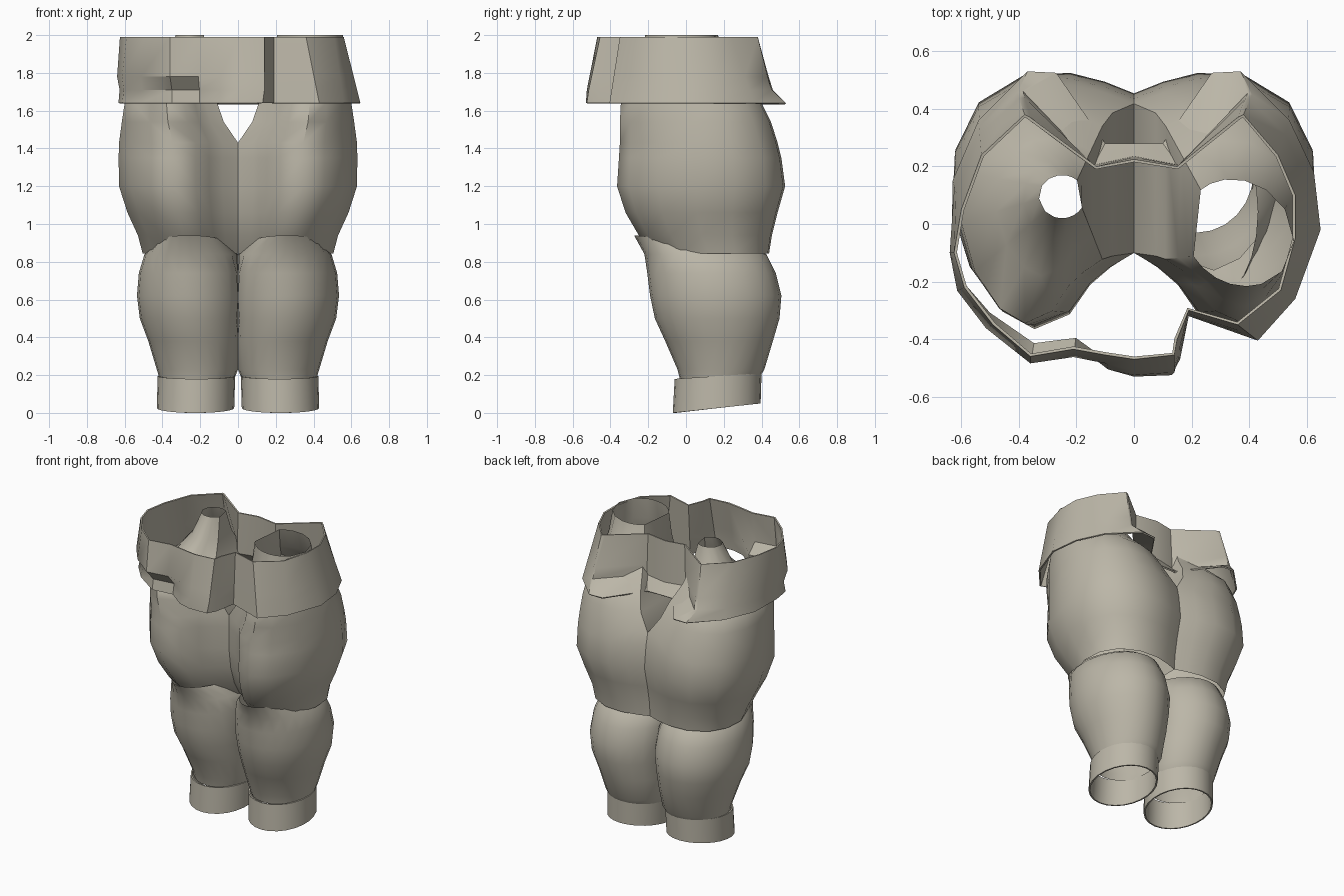
import bpy, bmesh, math

cube = bpy.data.objects.get("Cube")
if cube:
    bpy.data.objects.remove(cube)

fabric = bpy.data.materials.new("warm_grey")
fabric.use_nodes = True
color = (0.5, 0.47, 0.39, 1)
fabric.diffuse_color = color
bsdf = fabric.node_tree.nodes["Principled BSDF"]
bsdf.inputs["Base Color"].default_value = color
bsdf.inputs["Roughness"].default_value = 0.8


def loft(name, rings, side=1, angle=50, thickness=0):
    """Join equal-length closed rings into an open tube; side=-1 mirrors it."""
    bm = bmesh.new()
    loops = [[bm.verts.new((x * side, y, z)) for x, y, z in ring] for ring in rings]
    for low, high in zip(loops, loops[1:]):
        for i in range(len(low)):
            j = (i + 1) % len(low)
            bm.faces.new((low[i], low[j], high[j], high[i]))
    if side < 0:
        bmesh.ops.reverse_faces(bm, faces=bm.faces[:])
    mesh = bpy.data.meshes.new(name)
    bm.to_mesh(mesh)
    bm.free()
    mesh.materials.append(fabric)
    obj = bpy.data.objects.new(name, mesh)
    bpy.context.collection.objects.link(obj)
    bpy.ops.object.select_all(action="DESELECT")
    obj.select_set(True)
    bpy.context.view_layer.objects.active = obj
    if thickness:
        shell = obj.modifiers.new("shell", "SOLIDIFY")
        shell.thickness = thickness
        shell.offset = -1
        bpy.ops.object.modifier_apply(modifier=shell.name)
    bpy.ops.object.shade_smooth_by_angle(angle=math.radians(angle))


def oval(x0, x1, y0, y1, z_front, z_back, count=24):
    """Oval ring between limits, flattened at the centre seam, tilted in z."""
    ring = []
    for i in range(count):
        a = math.tau * i / count
        u = (1 + math.sin(a)) / 2
        x = (x0 + x1) / 2 + (x1 - x0) / 2 * math.cos(a)
        ring.append((max(x, 0), y0 + (y1 - y0) * u, z_front + (z_back - z_front) * u))
    return ring


# Thigh cross-section, from the seam at the front round to the seam at the back
SECTION = [(0, -.10), (.08, -.15), (.15, -.21), (.22, -.31), (.34, -.36),
           (.45, -.30), (.56, -.15), (.62, .05), (.61, .25), (.53, .41),
           (.38, .50), (.22, .51), (.10, .48), (0, .44)]


def thigh_ring(x0, x1, y0, y1, z):
    return [(x0 + (x1 - x0) * x / .62, y0 + (y1 - y0) * (y + .36) / .87, z)
            for x, y in SECTION]


def hole_ring(cx, cy, rx, ry, tilt):
    ring = []
    for x, y in SECTION:
        a = math.atan2(y - .08, x - .31) - tilt
        u, v = rx * math.cos(a), ry * math.sin(a)
        ring.append((cx + u * math.cos(tilt) - v * math.sin(tilt),
                     cy + u * math.sin(tilt) + v * math.cos(tilt), 2))
    return ring


def blend(a, b, t, z):
    return [(p[0] + (q[0] - p[0]) * t, p[1] + (q[1] - p[1]) * t, z) for p, q in zip(a, b)]


holes = {"left": (1, hole_ring(.365, -.03, .2, .175, -.7)),
         "right": (-1, hole_ring(.25, .095, .08, .075, 0))}

for label, (side, hole) in holes.items():
    # Ankle cuff: short open tube with a slanted hem
    loft(label + "_cuff", [oval(.02, .43, -.07, .395, 0, .05),
                           oval(.015, .425, -.06, .40, .18, .21)], side, 40, .01)

    # Lower leg, its front edge flaring over the knee
    loft(label + "_lower_leg", [
        oval(.02, .415, -.03, .39, .17, .19),
        oval(0, .43, -.045, .415, .23, .23),
        oval(-.02, .475, -.11, .46, .38, .38),
        oval(-.03, .52, -.165, .495, .50, .50),
        oval(-.04, .535, -.19, .505, .62, .62),
        oval(-.03, .525, -.205, .475, .74, .74),
        oval(0, .495, -.22, .425, .84, .84),
        oval(.09, .43, -.275, .36, .94, .88)], side)

    # Thigh, rising in a funnel to the open hip
    waist = thigh_ring(.11, .60, -.345, .40, 1.64)
    loft(label + "_thigh", [
        thigh_ring(0, .505, -.16, .44, .845),
        thigh_ring(0, .53, -.25, .455, .94),
        thigh_ring(0, .585, -.32, .485, 1.06),
        thigh_ring(0, .63, -.365, .525, 1.2),
        thigh_ring(0, .632, -.355, .505, 1.35),
        thigh_ring(0, .63, -.35, .485, 1.43),
        thigh_ring(.075, .615, -.35, .45, 1.54),
        waist,
        blend(waist, hole, .45, 1.74),
        blend(waist, hole, .8, 1.86),
        hole], side)

# Waistband: top x, y, bottom x, y, and where the wall bends, crease x, y
BAND = [(0, -.47, 0, -.53, 0, -.525), (.14, -.455, .13, -.525, .14, -.515),
        (.15, -.40, .16, -.47), (.19, -.30, .19, -.32), (.36, -.35, .43, -.405),
        (.51, -.23, .56, -.26), (.56, -.05, .648, -.02), (.56, .10, .625, .18),
        (.50, .24, .54, .36), (.38, .38, .37, .53, .41, .45),
        (.36, .37, .27, .525, .395, .455), (.15, .20, .10, .28, .155, .205),
        (0, .225, 0, .28, 0, .235), (-.13, .20, -.10, .28, -.14, .205),
        (-.36, .37, -.27, .525, -.385, .46), (-.38, .38, -.37, .53, -.405, .455),
        (-.53, .24, -.54, .36), (-.60, .05, -.63, .15), (-.625, -.10, -.65, -.10),
        (-.59, -.22, -.63, -.24), (-.49, -.35, -.53, -.37),
        (-.36, -.46, -.36, -.50), (-.21, -.435, -.21, -.48),
        (-.10, -.455, -.09, -.505)]


def band_ring(z, tuck=0):
    """Ring at height z; each wall runs top to crease, then crease to hem."""
    ring = []
    for tx, ty, bx, by, *crease in BAND:
        cx, cy = crease or (tx + (bx - tx) * .8, ty + (by - ty) * .8)
        if z < 1.71:
            x, y = bx, by
        else:
            t = (1.99 - z) / .28
            x, y = tx + (cx - tx) * t, ty + (cy - ty) * t
        if x < -.15 and y < -.05:  # folded-in lower edge at the front
            x, y = x * (1 - tuck * .2), y * (1 - tuck)
        ring.append((x, y, z))
    return ring


loft("waistband", [band_ring(1.64, .13), band_ring(1.71, .14),
                   band_ring(1.78), band_ring(1.99)], 1, 33, .01)
